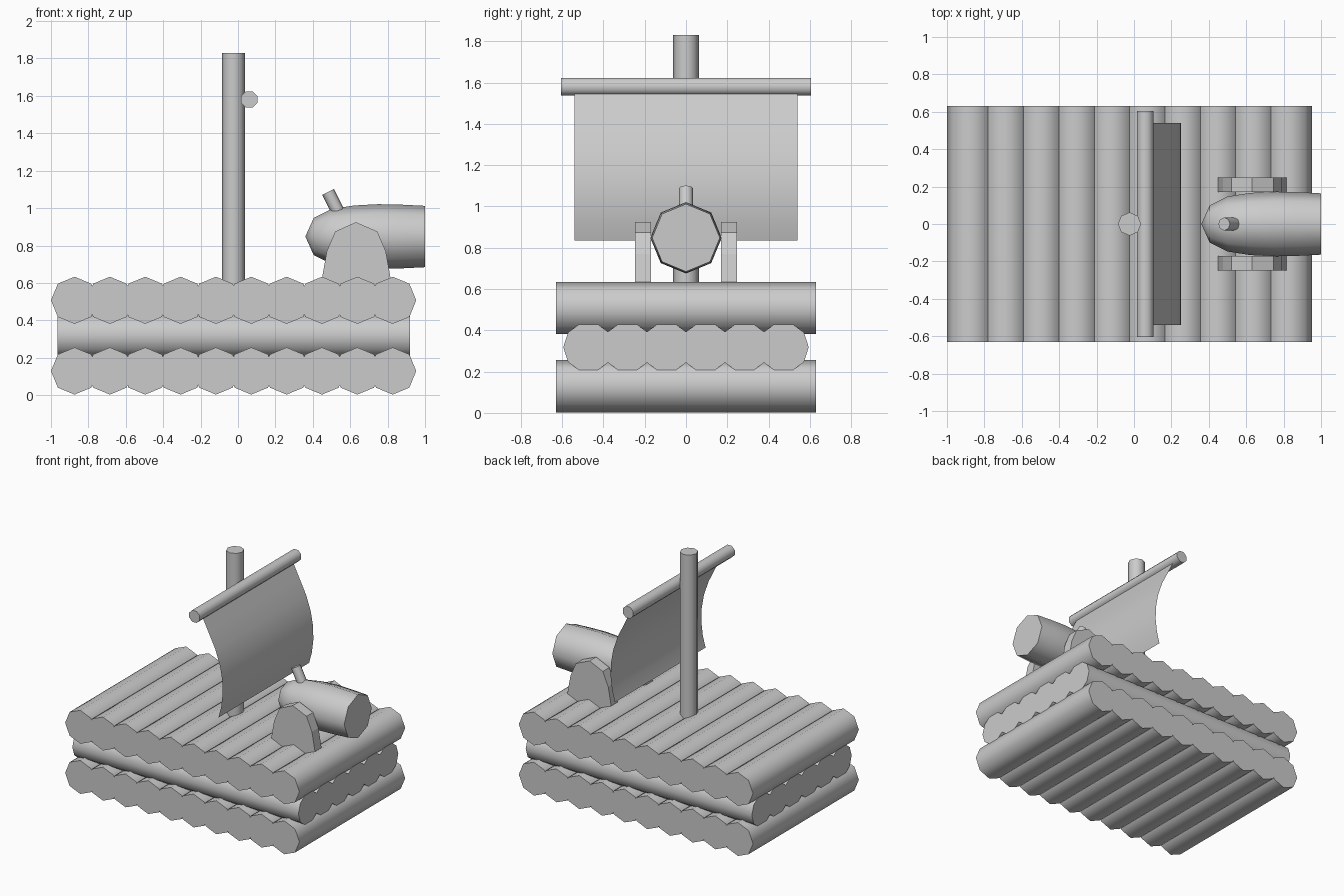
import bpy, bmesh
from math import pi, cos, sin, radians
from mathutils import Vector, Matrix

if "Cube" in bpy.data.objects:
    bpy.data.objects.remove(bpy.data.objects["Cube"])


def finish(bm, name, smooth=True):
    bmesh.ops.recalc_face_normals(bm, faces=bm.faces[:])
    me = bpy.data.meshes.new(name)
    bm.to_mesh(me)
    bm.free()
    ob = bpy.data.objects.new(name, me)
    bpy.context.collection.objects.link(ob)
    if smooth:
        for p in me.polygons:
            p.use_smooth = True
        me.set_sharp_from_angle(angle=radians(60))
    return ob


def rod(name, a, b, r, sides=8, turn=0.0):
    """Prism from a to b; ring vertices start on the 'up' direction."""
    a, b = Vector(a), Vector(b)
    d = (b - a).normalized()
    u = Vector((0, 0, 1)) if abs(d.z) < 0.7 else Vector((0, 1, 0))
    v = d.cross(u).normalized()
    u = v.cross(d)
    bm = bmesh.new()
    rings = []
    for p in (a, b):
        rings.append([bm.verts.new(p + r * (cos(2 * pi * i / sides + turn) * u
                                            + sin(2 * pi * i / sides + turn) * v))
                      for i in range(sides)])
    for i in range(sides):
        j = (i + 1) % sides
        bm.faces.new((rings[0][i], rings[0][j], rings[1][j], rings[1][i]))
    bm.faces.new(rings[0])
    bm.faces.new(rings[1])
    return finish(bm, name)


# Raft: crosswise logs in the top and bottom layers
STEP = 0.189
for layer, z in (("bottom", 0.129), ("top", 0.507)):
    for i in range(10):
        x = -0.874 + i * STEP
        rod(f"{layer}_log_{i + 1}", (x, -0.63, z), (x, 0.63, z), 0.126)

# Raft: lengthwise logs in the middle layer
for i in range(6):
    y = (i - 2.5) * STEP
    rod(f"middle_log_{i + 1}", (-0.965, y, 0.318), (0.92, y, 0.318), 0.122, 10, pi / 10)

# Mast and yard
rod("mast", (-0.024, 0, 0.5), (-0.024, 0, 1.83), 0.062)
rod("yard", (0.06, -0.605, 1.58), (0.06, 0.605, 1.58), 0.047, 8, pi / 8)

# Billowing sail: a profile swept across the width
profile = [(0.08, 1.56), (0.135, 1.45), (0.19, 1.34), (0.228, 1.23),
           (0.248, 1.12), (0.25, 1.02), (0.238, 0.92), (0.215, 0.835)]
bm = bmesh.new()
rows = [[bm.verts.new((x, y, z)) for y in (-0.54, 0.54)] for x, z in profile]
for p, q in zip(rows, rows[1:]):
    bm.faces.new((p[0], p[1], q[1], q[0]))
finish(bm, "sail")

# Cannon barrel: lathed profile around a lengthwise axis
barrel = [(0.36, 0.0), (0.405, 0.10), (0.50, 0.147), (0.62, 0.166),
          (0.75, 0.173), (0.88, 0.170), (1.0, 0.164), (1.0, 0.0)]
bm = bmesh.new()
vs = [bm.verts.new((x, 0, r)) for x, r in barrel]
es = [bm.edges.new(pair) for pair in zip(vs, vs[1:])]
bmesh.ops.spin(bm, geom=vs + es, cent=(0, 0, 0), axis=(1, 0, 0),
               angle=2 * pi, steps=8)
bmesh.ops.remove_doubles(bm, verts=bm.verts[:], dist=0.0005)
bmesh.ops.transform(bm, matrix=Matrix.Translation((0, 0, 0.848)), verts=bm.verts[:])
finish(bm, "cannon_barrel")

# Fuse on the breech
rod("fuse", (0.545, 0, 0.96), (0.482, 0, 1.086), 0.035)

# Cannon cheek supports on both sides
arch = [(0.45, 0.55), (0.45, 0.63), (0.475, 0.77), (0.52, 0.875), (0.63, 0.925),
        (0.745, 0.875), (0.79, 0.77), (0.815, 0.63), (0.815, 0.55)]
for side, s in (("front", -1), ("back", 1)):
    bm = bmesh.new()
    face = bm.faces.new([bm.verts.new((x, s * 0.17, z)) for x, z in arch])
    ext = bmesh.ops.extrude_face_region(bm, geom=[face], use_keep_orig=True)
    moved = [g for g in ext["geom"] if isinstance(g, bmesh.types.BMVert)]
    bmesh.ops.translate(bm, vec=(0, s * 0.078, 0), verts=moved)
    finish(bm, f"{side}_cannon_support", smooth=False)
